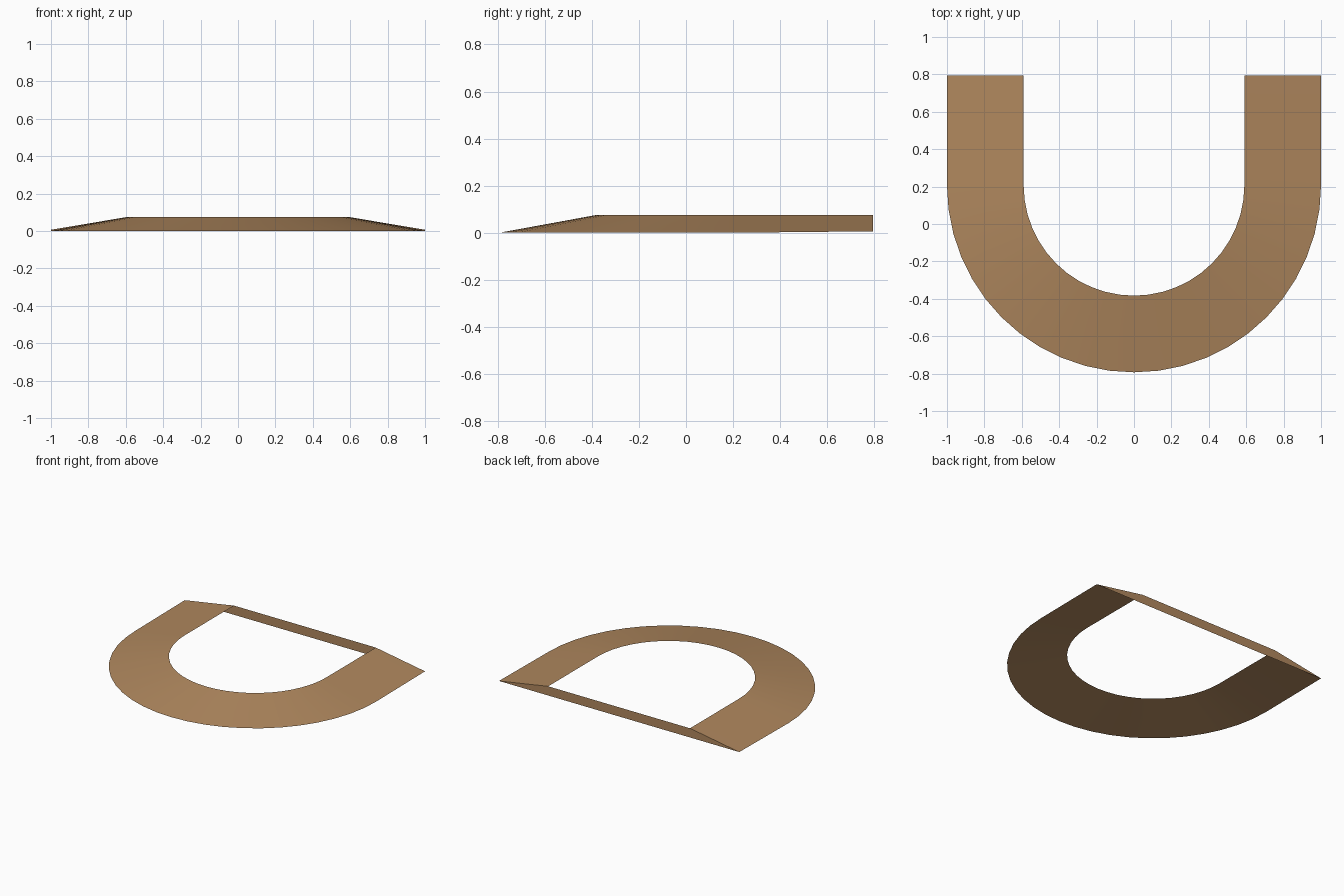
import bpy, bmesh, math

if "Cube" in bpy.data.objects:
    bpy.data.objects.remove(bpy.data.objects["Cube"])

R_OUT, R_IN = 1.0, 0.59      # outer and inner radii of the U
CY, BACK = 0.207, 0.795      # arc centre and back edge in y
TOP, LIP = 0.075, 0.006      # inner rim height, raised outer back corner
SEG = 24

tan = bpy.data.materials.new("tan_brown")
tan.diffuse_color = (0.434, 0.246, 0.112, 1)
tan.use_nodes = True
tan.node_tree.nodes["Principled BSDF"].inputs["Base Color"].default_value = tan.diffuse_color


def finish(name, bm):
    mesh = bpy.data.meshes.new(name)
    bm.to_mesh(mesh)
    bm.free()
    mesh.materials.append(tan)
    obj = bpy.data.objects.new(name, mesh)
    bpy.context.collection.objects.link(obj)
    return obj


def u_path(bm, r, z, z_end):
    """U-shaped row of vertices: left leg, front half circle, right leg."""
    pts = [(-r, BACK, z_end)]
    for i in range(SEG + 1):
        a = math.pi + math.pi * i / SEG
        pts.append((r * math.cos(a), CY + r * math.sin(a), z))
    pts.append((r, BACK, z_end))
    return [bm.verts.new(p) for p in pts]


# Sloped U-shaped band, an open sheet with no floor
bm = bmesh.new()
outer = u_path(bm, R_OUT, 0.0, LIP)
inner = u_path(bm, R_IN, TOP, TOP)
for i in range(len(outer) - 1):
    bm.faces.new((outer[i], outer[i + 1], inner[i + 1], inner[i]))
band = finish("sloped_band", bm)
bpy.context.view_layer.objects.active = band
band.select_set(True)
bpy.ops.object.shade_smooth_by_angle(angle=math.radians(30))

# Upright trapezoid panel closing the back
bm = bmesh.new()
corners = [(R_OUT, LIP), (-R_OUT, LIP), (-R_IN, TOP), (R_IN, TOP)]
bm.faces.new([bm.verts.new((x, BACK, z)) for x, z in corners])
finish("back_panel", bm)
